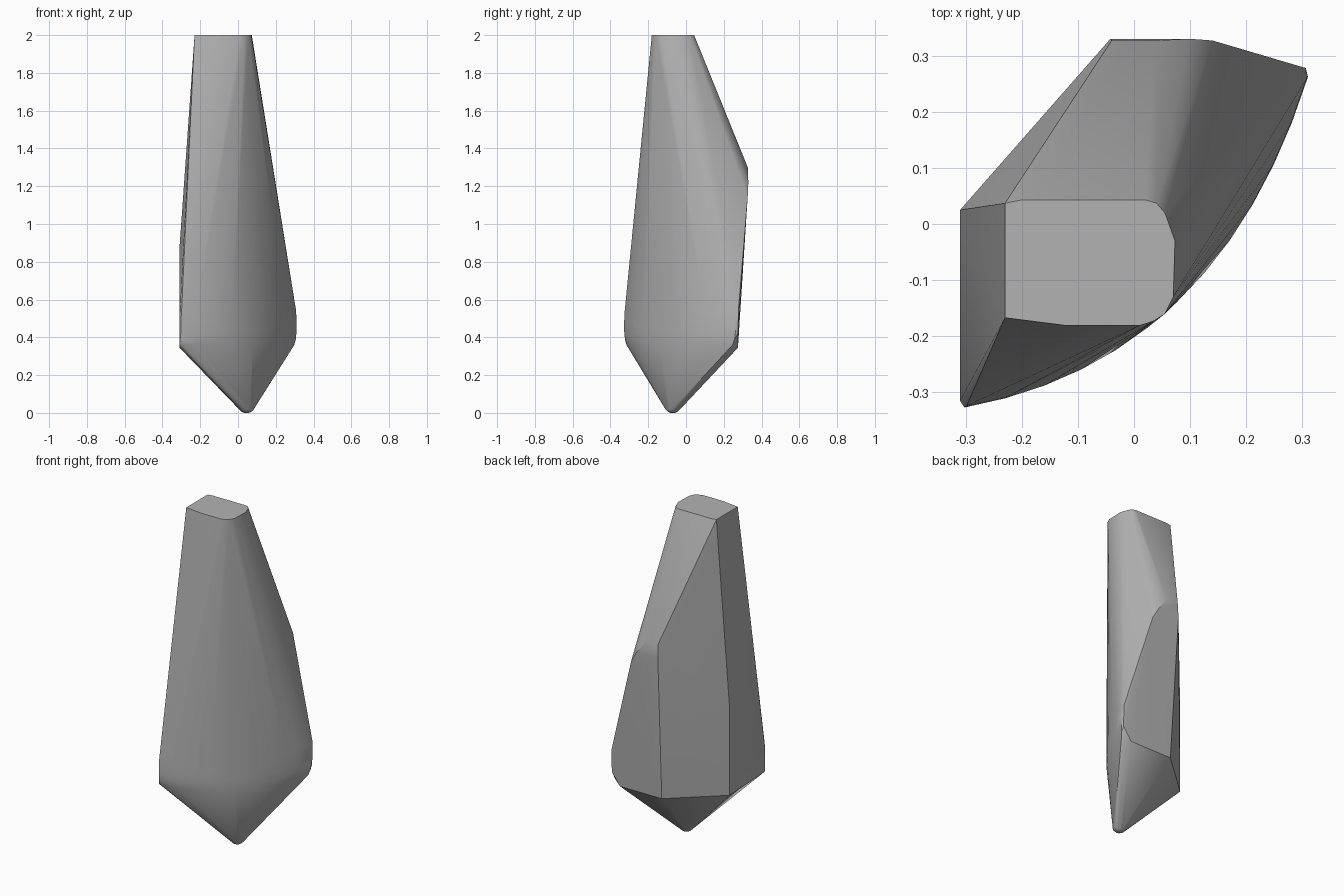
import bpy
import bmesh
import math
from mathutils import Vector

cube = bpy.data.objects.get("Cube")
if cube:
    bpy.data.objects.remove(cube, do_unlink=True)

stone = bpy.data.materials.new("mid_grey")
stone.use_nodes = True
grey = (0.45, 0.45, 0.45, 1)
stone.diffuse_color = grey
stone.node_tree.nodes["Principled BSDF"].inputs["Base Color"].default_value = grey

points = []


def add_at(height, outline):
    """Place a flat outline of x, y pairs at one height."""
    points.extend(Vector((x, y, height)) for x, y in outline)


# Flat top cap: square on the left, rounded on the right
add_at(2, [(-.23, -.167), (-.12, -.181), (.01, -.181), (.035, -.173), (.055, -.16),
           (.07, -.13), (.073, -.03), (.055, .02), (.04, .037), (.02, .043),
           (-.2, .043), (-.23, .037)])

# Rounded front belly: one bowed curve, eased inward below its widest level
start, bow, end = Vector((-.302, -.327)), Vector((.15, -.245)), Vector((.31, .262))
tip = Vector((.045, -.07))
steps = 12
for height, scale in ((.54, .99), (.49, 1), (.43, 1), (.39, .985), (.36, .955)):
    curve = []
    for i in range(steps + 1):
        t = i / steps
        p = start * (1 - t) ** 2 + bow * 2 * t * (1 - t) + end * t * t
        curve.append(tip + (p - tip) * scale)
    add_at(height, curve)

# Flat left side
for height in (.36, .49):
    add_at(height, [(-.31, -.315)])
for height in (.345, .87):
    add_at(height, [(-.31, .025)])

# Flat back, from its upper shoulder down to the lower edge
add_at(1.3, [(-.04, .327), (.04, .327)])
add_at(1.22, [(-.042, .33), (.1, .33)])
add_at(1.15, [(.14, .327)])
add_at(.55, [(.306, .278)])
add_at(.42, [(.305, .275)])
add_at(.345, [(-.03, .275), (.25, .275)])

# Small blunt tip
for height, radius in ((.018, .038), (.005, .025), (0, .012)):
    add_at(height, [(tip.x + radius * math.cos(a), tip.y + radius * math.sin(a))
                    for a in (math.tau * i / steps for i in range(steps))])

# Wrap all the sections in one faceted skin
bm = bmesh.new()
for p in points:
    bm.verts.new(p)
hull = bmesh.ops.convex_hull(bm, input=bm.verts)
loose = {v for v in hull["geom_interior"] + hull["geom_unused"]
         if isinstance(v, bmesh.types.BMVert)}
bmesh.ops.delete(bm, geom=list(loose), context="VERTS")
bmesh.ops.dissolve_limit(bm, angle_limit=math.radians(.5),
                         verts=bm.verts, edges=bm.edges)
bmesh.ops.recalc_face_normals(bm, faces=bm.faces)
mesh = bpy.data.meshes.new("tapered_shard")
bm.to_mesh(mesh)
bm.free()
mesh.materials.append(stone)

shard = bpy.data.objects.new("tapered_shard", mesh)
bpy.context.collection.objects.link(shard)
bpy.ops.object.select_all(action="DESELECT")
shard.select_set(True)
bpy.context.view_layer.objects.active = shard
bpy.ops.object.shade_smooth_by_angle(angle=math.radians(30))
